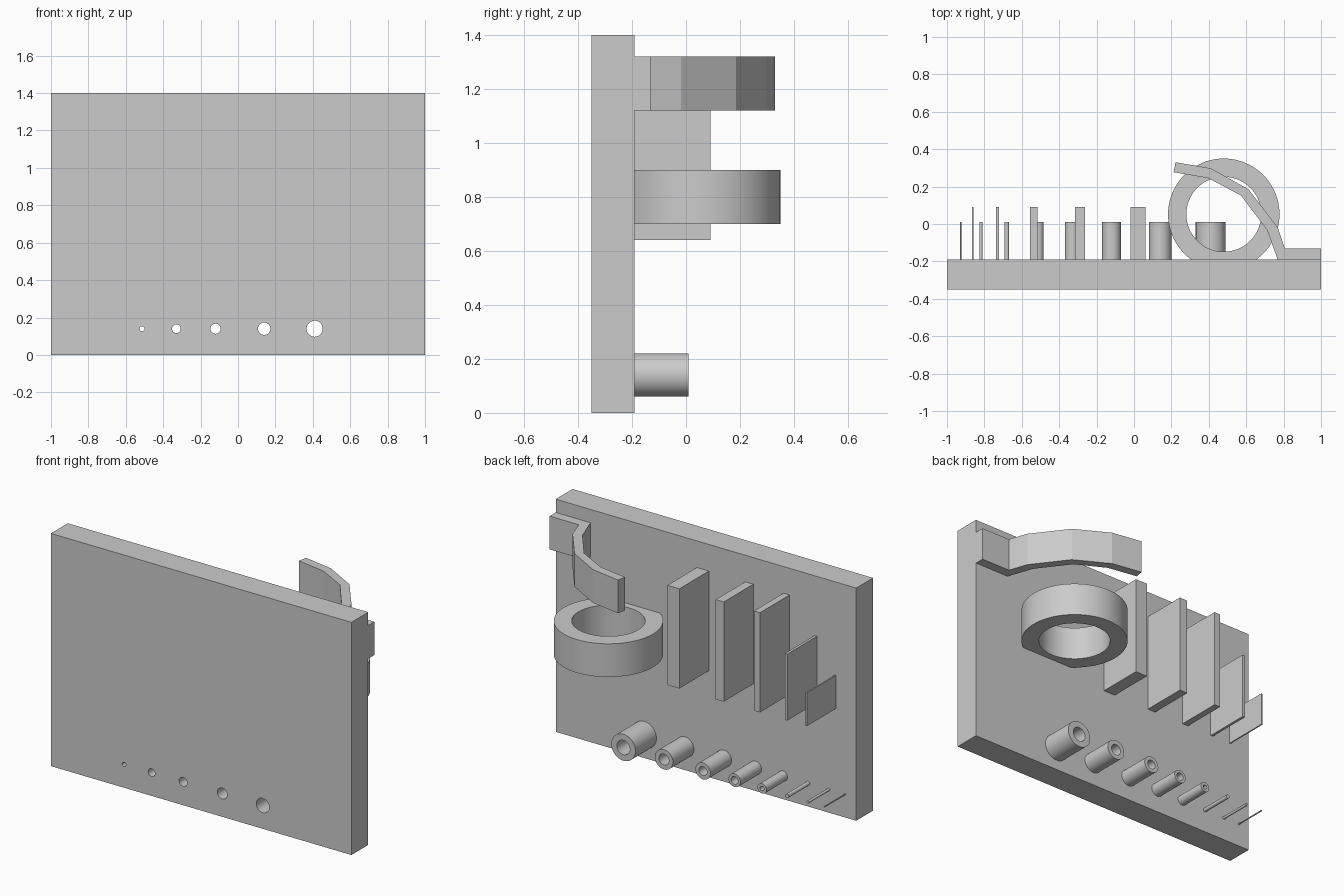
import bpy, bmesh, math
from mathutils import Matrix, Vector

if "Cube" in bpy.data.objects:
    bpy.data.objects.remove(bpy.data.objects["Cube"])

GREY = (0.6, 0.6, 0.6, 1)
grey = bpy.data.materials.new("plain grey")
grey.use_nodes = True
grey.diffuse_color = GREY
grey.node_tree.nodes["Principled BSDF"].inputs["Base Color"].default_value = GREY

BACK = -0.19        # rear face of the plate
FRONT = -0.35
PEG_Z = 0.14
ALONG_Y = Matrix.Rotation(math.pi / 2, 4, 'X')


def finish(name, bm, smooth=False):
    bmesh.ops.recalc_face_normals(bm, faces=bm.faces)
    mesh = bpy.data.meshes.new(name)
    bm.to_mesh(mesh)
    bm.free()
    mesh.materials.append(grey)
    obj = bpy.data.objects.new(name, mesh)
    bpy.context.collection.objects.link(obj)
    if smooth:
        shade(obj)
    return obj


def shade(obj):
    bpy.ops.object.select_all(action='DESELECT')
    obj.select_set(True)
    bpy.context.view_layer.objects.active = obj
    bpy.ops.object.shade_smooth_by_angle(angle=math.radians(30))


def box(name, low, high):
    low, high = Vector(low), Vector(high)
    bm = bmesh.new()
    bmesh.ops.create_cube(bm, matrix=Matrix.LocRotScale((low + high) / 2, None, high - low))
    return finish(name, bm)


def rod(name, x, radius, y0, y1, smooth=True):
    bm = bmesh.new()
    place = Matrix.Translation((x, (y0 + y1) / 2, PEG_Z)) @ ALONG_Y
    bmesh.ops.create_cone(bm, cap_ends=True, segments=48, radius1=radius, radius2=radius,
                          depth=y1 - y0, matrix=place)
    return finish(name, bm, smooth)


def tube_mesh(outer, inner, length, place, segments):
    """Hollow cylinder centred on its own z axis."""
    bm = bmesh.new()
    profile = [(outer, -length / 2), (outer, length / 2), (inner, length / 2), (inner, -length / 2)]
    rings = []
    for i in range(segments):
        a = 2 * math.pi * i / segments
        rings.append([bm.verts.new((r * math.cos(a), r * math.sin(a), z)) for r, z in profile])
    for i in range(segments):
        a, b = rings[i], rings[(i + 1) % segments]
        for j in range(4):
            k = (j + 1) % 4
            bm.faces.new((a[j], b[j], b[k], a[k]))
    bm.transform(place)
    return bm


# Upright plate
plate = box("plate", (-1, FRONT, 0), (1, BACK, 1.4))

# Hollow pegs, each bore running through the plate
hollow = [(0.41, 0.08, 0.043), (0.14, 0.06, 0.033), (-0.12, 0.05, 0.027),
          (-0.33, 0.04, 0.023), (-0.513, 0.03, 0.013)]
for i, (x, outer, bore) in enumerate(hollow, 1):
    place = Matrix.Translation((x, BACK + 0.1, PEG_Z)) @ ALONG_Y
    finish(f"hollow_peg_{i}", tube_mesh(outer, bore, 0.2, place, 48), True)
    cutter = rod(f"bore_cutter_{i}", x, bore, FRONT - 0.1, BACK + 0.1, False)
    cutter.hide_render = True
    cutter.hide_set(True)
    cutter.display_type = 'WIRE'
    cut = plate.modifiers.new(f"bore_{i}", 'BOOLEAN')
    cut.operation = 'DIFFERENCE'
    cut.solver = 'EXACT'
    cut.object = cutter

# Apply the bores, then remove their cutters
bpy.context.view_layer.update()
depsgraph = bpy.context.evaluated_depsgraph_get()
bored = bpy.data.meshes.new_from_object(plate.evaluated_get(depsgraph))
plate.modifiers.clear()
plate.data = bored
for obj in [o for o in bpy.data.objects if o.name.startswith("bore_cutter")]:
    bpy.data.objects.remove(obj)
shade(plate)

# Thin solid pegs
for i, (x, radius) in enumerate([(-0.68, 0.012), (-0.818, 0.008), (-0.927, 0.004)], 1):
    rod(f"thin_peg_{i}", x, radius, BACK, 0.01)

# Upright fins: centre, thickness, height
fins = [(0.021, 0.08, 0.6), (-0.288, 0.054, 0.6), (-0.536, 0.04, 0.6),
        (-0.73, 0.016, 0.4), (-0.863, 0.008, 0.2)]
for i, (x, thick, height) in enumerate(fins, 1):
    box(f"fin_{i}", (x - thick / 2, BACK, 0.64), (x + thick / 2, 0.09, 0.64 + height))

# Ring, flattened where it meets the plate
bm = tube_mesh(0.298, 0.2, 0.2, Matrix.Translation((0.48, 0.052, 0.8)), 96)
bmesh.ops.bisect_plane(bm, geom=bm.verts[:] + bm.edges[:] + bm.faces[:], plane_co=(0, BACK, 0),
                       plane_no=(0, -1, 0), clear_outer=True)
bmesh.ops.holes_fill(bm, edges=[e for e in bm.edges if e.is_boundary])
finish("ring", bm, True)

# Faceted arm with its mounting tab
outline = [(1, BACK), (1, -0.132), (0.807, -0.132), (0.768, -0.018), (0.612, 0.186),
           (0.41, 0.298), (0.222, 0.33), (0.212, 0.277), (0.398, 0.245), (0.572, 0.152),
           (0.712, -0.033), (0.768, BACK)]
bm = bmesh.new()
base = bm.faces.new([bm.verts.new((x, y, 1.12)) for x, y in outline])
raised = bmesh.ops.extrude_face_region(bm, geom=[base], use_keep_orig=True)["geom"]
bmesh.ops.translate(bm, vec=(0, 0, 0.2), verts=[v for v in raised if isinstance(v, bmesh.types.BMVert)])
finish("arm", bm)
